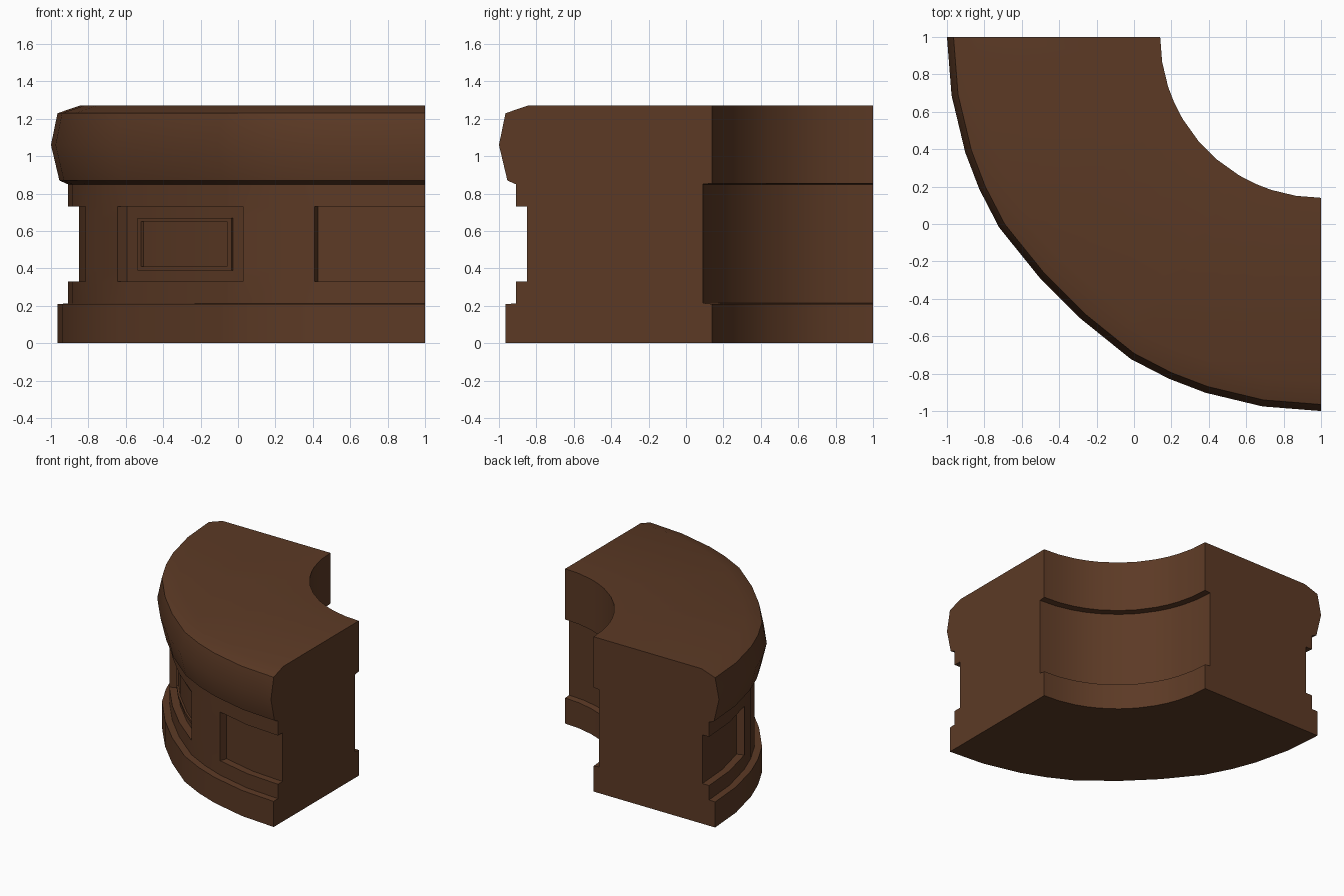
import bpy, bmesh, math

if "Cube" in bpy.data.objects:
    bpy.data.objects.remove(bpy.data.objects["Cube"])

# Main facet angles of the quarter ring (degrees from the -x end) plus panel frame cuts
FACETS = [0, 9, 18, 24, 30.6, 40.5, 49.5, 59.4, 66, 72, 81, 90]
ANGLES = sorted(FACETS + [34, 34.9, 55.1, 56])

# Closed cross-section (radius, z): outside going up, then inside going down
PROFILE = [(1.965, 0), (1.965, 0.21), (1.91, 0.212), (1.91, 0.33), (1.91, 0.39),
           (1.91, 0.41), (1.91, 0.65), (1.91, 0.67), (1.91, 0.73), (1.91, 0.85),
           (1.955, 0.87), (2.0, 1.06), (1.965, 1.23), (1.84, 1.272),
           (0.86, 1.272), (0.86, 0.855), (0.91, 0.85), (0.91, 0.215),
           (0.86, 0.21), (0.86, 0)]


def corner(a, r):
    """Facet corner; the middle facets sit slightly inside the circle."""
    k = 0.99 if 35 < a < 55 and r > 1.5 else 1.0
    t = math.radians(a)
    return 1 - r * k * math.cos(t), 1 - r * k * math.sin(t)


def point(a, r, z):
    """Point on the faceted ring, interpolated along the facet chord."""
    for a0, a1 in zip(FACETS, FACETS[1:]):
        if a0 <= a <= a1:
            f = math.sin(math.radians(a - a0)) / (math.sin(math.radians(a - a0)) + math.sin(math.radians(a1 - a)))
            p, q = corner(a0, r), corner(a1, r)
            return (p[0] + (q[0] - p[0]) * f, p[1] + (q[1] - p[1]) * f, z)


def depth(i, j):
    """Recess depth of the cell between angles i, i+1 and profile rows j, j+1."""
    if not (0 <= i < len(ANGLES) - 1 and 3 <= j <= 7):
        return 0.0
    a = (ANGLES[i] + ANGLES[i + 1]) / 2
    z = (PROFILE[j][1] + PROFILE[j + 1][1]) / 2
    if a < 18 or a > 72:                      # open end panels
        return 0.06
    if 30.6 < a < 59.4:                       # centre panel with raised frame
        outer = 34 < a < 56 and 0.39 < z < 0.67
        inner = 34.9 < a < 55.1 and 0.41 < z < 0.65
        return 0.045 if outer and not inner else 0.06
    return 0.0


bm = bmesh.new()


def face(pts):
    bm.faces.new([bm.verts.new(p) for p in pts])


def at(i, j, d):
    r, z = PROFILE[j % len(PROFILE)]
    return point(ANGLES[i], r - d, z)


# Ring surface, with side walls wherever neighbouring cells differ in depth
n, m = len(ANGLES) - 1, len(PROFILE)
for i in range(n):
    for j in range(m):
        d = depth(i, j)
        face([at(i, j, d), at(i + 1, j, d), at(i + 1, j + 1, d), at(i, j + 1, d)])
        e = depth(i + 1, j)
        if i + 1 < n and abs(d - e) > 1e-6:
            face([at(i + 1, j, d), at(i + 1, j, e), at(i + 1, j + 1, e), at(i + 1, j + 1, d)])
        e = depth(i, j + 1)
        if abs(d - e) > 1e-6:
            face([at(i, j + 1, d), at(i + 1, j + 1, d), at(i + 1, j + 1, e), at(i, j + 1, e)])

# Flat cut ends
for i, cell in ((0, 0), (n, n - 1)):
    pts = []
    for j in range(m):
        before, after = depth(cell, j - 1), depth(cell, j)
        pts.append(at(i, j, before))
        if before != after:
            pts.append(at(i, j, after))
    face(pts)

bmesh.ops.remove_doubles(bm, verts=bm.verts, dist=0.0004)
bmesh.ops.recalc_face_normals(bm, faces=bm.faces)

mesh = bpy.data.meshes.new("curved_counter")
bm.to_mesh(mesh)
bm.free()
counter = bpy.data.objects.new("curved_counter", mesh)
bpy.context.collection.objects.link(counter)

# Dark brown wood
wood = bpy.data.materials.new("dark_brown_wood")
wood.diffuse_color = (0.107, 0.042, 0.0185, 1)
wood.use_nodes = True
wood.node_tree.nodes["Principled BSDF"].inputs["Base Color"].default_value = wood.diffuse_color
mesh.materials.append(wood)

bpy.context.view_layer.objects.active = counter
counter.select_set(True)
bpy.ops.object.shade_smooth_by_angle(angle=math.radians(30))
